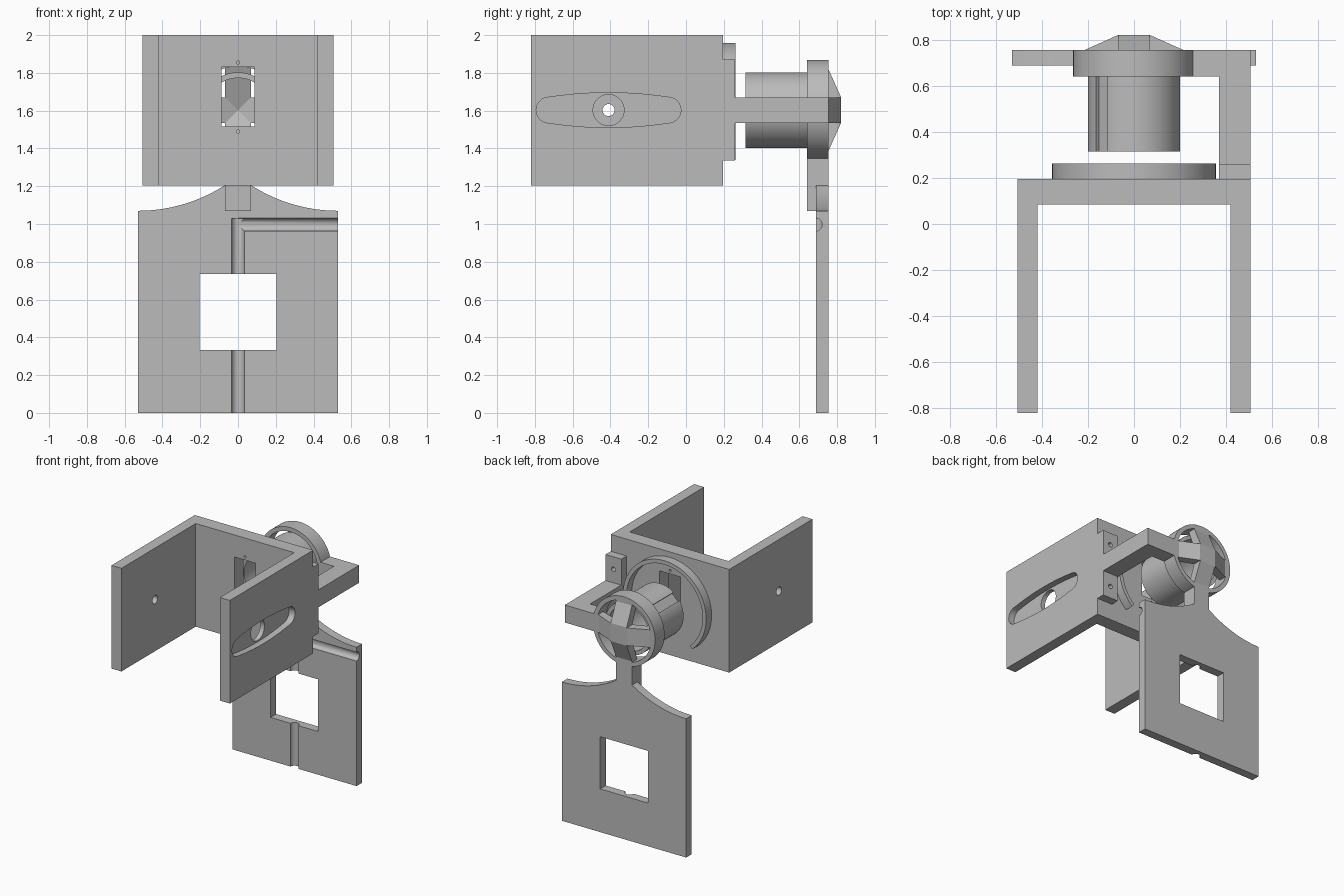
import bpy, bmesh
from math import sin, cos, pi, radians, sqrt

cube = bpy.data.objects.get("Cube")
if cube:
    bpy.data.objects.remove(cube)

grey = bpy.data.materials.new("plain grey")
grey.use_nodes = True
GREY = (0.5, 0.5, 0.5, 1)
grey.diffuse_color = GREY
grey.node_tree.nodes["Principled BSDF"].inputs["Base Color"].default_value = GREY

AXES = {"x": lambda a, b, d: (d, a, b),
        "y": lambda a, b, d: (a, d, b),
        "z": lambda a, b, d: (a, b, d)}


def prism(name, pts, axis, lo, hi):
    """Extrude a flat outline along an axis."""
    bm = bmesh.new()
    place = AXES[axis]
    face = bm.faces.new([bm.verts.new(place(a, b, lo)) for a, b in pts])
    new = bmesh.ops.extrude_face_region(bm, geom=[face])["geom"]
    shift = place(0, 0, hi - lo)
    bmesh.ops.translate(bm, vec=shift, verts=[v for v in new if isinstance(v, bmesh.types.BMVert)])
    bmesh.ops.recalc_face_normals(bm, faces=bm.faces)
    mesh = bpy.data.meshes.new(name)
    bm.to_mesh(mesh)
    bm.free()
    mesh.materials.append(grey)
    obj = bpy.data.objects.new(name, mesh)
    bpy.context.collection.objects.link(obj)
    return obj


def rect(a0, a1, b0, b1):
    return [(a0, b0), (a1, b0), (a1, b1), (a0, b1)]


def arc(a, b, r, start=0, end=360, n=64):
    steps = n if end - start == 360 else n + 1
    return [(a + r * cos(radians(start + (end - start) * i / n)),
             b + r * sin(radians(start + (end - start) * i / n))) for i in range(steps)]


def cut(obj, *cutters):
    """Subtract the cutters, bake the result and remove them."""
    for c in cutters:
        mod = obj.modifiers.new("cut", "BOOLEAN")
        mod.operation, mod.solver, mod.object = "DIFFERENCE", "EXACT", c
    deps = bpy.context.evaluated_depsgraph_get()
    mesh = bpy.data.meshes.new_from_object(obj.evaluated_get(deps))
    obj.modifiers.clear()
    obj.data = mesh
    for c in cutters:
        bpy.data.objects.remove(c)
    return obj


def smooth(obj):
    bpy.ops.object.select_all(action="DESELECT")
    obj.select_set(True)
    bpy.context.view_layer.objects.active = obj
    bpy.ops.object.shade_smooth_by_angle(angle=radians(30))


MID = 1.603          # height of the wheel axis
BACK, FRONT = 0.755, 0.64

# U-shaped bracket with recessed slot, window and screw holes
U = [(-.505, -.82), (-.42, -.82), (-.42, .085), (.42, .085),
     (.42, -.82), (.505, -.82), (.505, .195), (-.505, .195)]
bracket = prism("bracket", U, "z", 1.205, 2.0)
half = [(.38 * sin(t), .065 * cos(t)) for t in (0,)]
slot = []
for side in (1, -1):
    slot += arc(-.41 + side * .315, MID, .068, -78 if side > 0 else 102, 78 if side > 0 else 258, 16)
    slot += [(-.41 + side * .315 * k, MID + side * (.068 + .024 * (1 - k * k)))
             for k in (.8, .6, .4, .2, 0, -.2, -.4, -.6, -.8)]
cut(bracket,
    prism("slot_cutter", slot, "x", .455, .6),
    prism("pivot_cutter", arc(-.41, MID, .082), "x", .3, .6),
    prism("pin_cutter", arc(-.41, MID, .032, n=32), "x", -.6, -.3),
    prism("window_cutter", rect(-.088, .088, 1.515, 1.83), "y", 0, .3),
    *[prism("screw_cutter", arc(0, z, .009, n=16), "y", 0, .3) for z in (1.49, 1.855)])
smooth(bracket)

# Open guide ring on the back of the bracket
guide = arc(0, MID, .355, -48, 228) + arc(0, MID, .325, -48, 228)[::-1]
smooth(prism("guide_ring", guide, "y", .19, .262))

# Mounting tab with two screw holes
tab = prism("mounting_tab", rect(.37, .505, 1.335, 1.87), "y", .19, .26)
cut(tab, *[prism("screw_cutter", arc(.437, z, .018, n=24), "y", .1, .4) for z in (1.43, 1.775)])
smooth(tab)

# Bent arm carrying the wheel
prism("arm", [(.37, .195), (.505, .195), (.505, BACK), (.245, BACK), (.245, FRONT), (.37, FRONT)],
      "z", 1.535, 1.67)

# Wheel rim and tube
rim = prism("wheel_rim", arc(0, MID, .265, n=80), "y", FRONT, BACK)
smooth(cut(rim, prism("rim_cutter", arc(0, MID, .232, n=80), "y", .5, 1)))

tube = prism("tube", arc(0, MID, .2, n=80), "y", .315, .7)
groove = prism("groove_cutter", [(-.165, MID + .113), (-.115, MID + .163),
                                 (-.145, MID + .193), (-.195, MID + .143)], "y", .2, FRONT)
groove.location = (.012, 0, -.012)
bpy.context.view_layer.update()
smooth(cut(tube, prism("bore_cutter", arc(0, MID, .17, n=80), "y", .2, 1), groove))

# Two crossing spokes with a raised flat hub
side = [(.25, .68), (.25, BACK), (.215, BACK), (.07, .82)]
outline = [(0, .775)] + side + [(-r, y) for r, y in side[::-1]]
prism("level_spoke", outline, "z", MID - .068, MID + .068)
prism("upright_spoke", [(y, MID + r) for r, y in outline], "x", -.068, .068)

# Neck and hanging plate with curved shoulders
prism("neck", rect(-.068, .068, 1.07, 1.365), "y", FRONT, BACK)
R = .851
shoulder = [(x, 1.07 + R - sqrt(R * R - (x - .53) ** 2))
            for x in [.53 - .46 * i / 20 for i in range(21)]]
plate = prism("hanging_plate", [(-.53, 0), (.53, 0)] + shoulder + [(-x, z) for x, z in shoulder[::-1]],
              "y", .687, BACK)
cut(plate,
    prism("opening_cutter", rect(-.203, .203, .333, .735), "y", .5, 1),
    prism("upright_channel_cutter", arc(0, .687, .034, n=32), "z", -.1, 1.03),
    prism("level_channel_cutter", arc(.687, .997, .034, n=32), "x", 0, .7))
smooth(plate)
